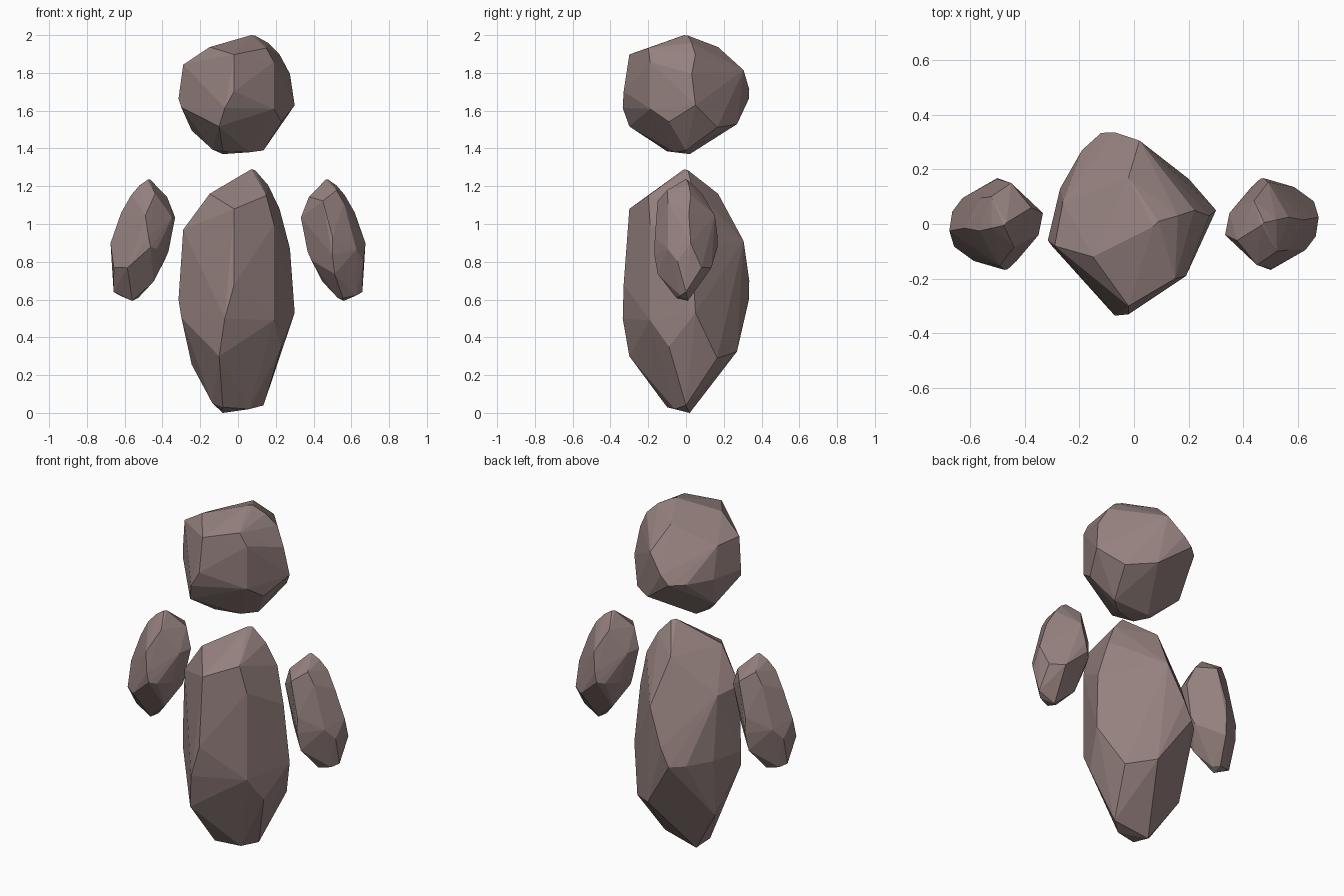
import bpy, bmesh
from math import radians
from mathutils import Matrix

# Corner points of one chipped boulder (z runs 0 to 1.29)
CORNERS = [
    # crown
    (0.07, -0.01, 1.29), (0.09, 0.01, 1.285), (0.16, 0.03, 1.205), (-0.15, -0.12, 1.16),
    (-0.02, 0.17, 1.16), (-0.02, -0.30, 1.08), (0.15, -0.20, 1.15),
    (0.22, 0.05, 1.08), (-0.29, -0.08, 0.97), (-0.26, 0.08, 0.96),
    # sides
    (0.19, -0.19, 1.00), (0.19, -0.19, 0.49), (0.275, 0.03, 0.87), (0.30, 0.05, 0.53),
    (0.02, 0.305, 0.91), (-0.07, 0.335, 0.70), (-0.12, 0.333, 0.60), (-0.19, 0.27, 0.60),
    (-0.27, 0.13, 0.60), (-0.315, -0.06, 0.60), (-0.30, -0.08, 0.505),
    (-0.02, -0.33, 0.68), (-0.07, -0.335, 0.50), (-0.10, -0.30, 0.30),
    # base
    (0.23, -0.09, 0.35), (0.20, 0.165, 0.29), (0.06, 0.27, 0.325), (-0.245, 0.08, 0.255),
    (0.06, -0.06, 0.02), (0.135, 0.0, 0.04), (-0.08, 0.02, 0.0),
    (-0.135, -0.03, 0.05), (-0.08, -0.10, 0.03),
]
HEIGHT = 1.29

stone = bpy.data.materials.new("stone")
stone.diffuse_color = (0.30, 0.22, 0.21, 1)


def boulder(name, center, scale, tilt=0, turn=0):
    """Faceted hull of the corners, centred, scaled, tilted about y, turned about z."""
    bm = bmesh.new()
    for x, y, z in CORNERS:
        bm.verts.new((x, y, z - HEIGHT / 2))
    bmesh.ops.convex_hull(bm, input=bm.verts[:])
    bmesh.ops.delete(bm, geom=[v for v in bm.verts if not v.link_faces], context='VERTS')
    m = (Matrix.Translation(center)
         @ Matrix.Rotation(radians(turn), 4, 'Z')
         @ Matrix.Rotation(radians(tilt), 4, 'Y')
         @ Matrix.Diagonal((*scale, 1)))
    bmesh.ops.transform(bm, matrix=m, verts=bm.verts[:])
    bmesh.ops.recalc_face_normals(bm, faces=bm.faces[:])
    mesh = bpy.data.meshes.new(name)
    bm.to_mesh(mesh)
    bm.free()
    mesh.materials.append(stone)
    bpy.context.collection.objects.link(bpy.data.objects.new(name, mesh))


# Body and head: same boulder, the head squashed in height
boulder("body", (0, 0, HEIGHT / 2), (1, 1, 1))
boulder("head", (0, 0, 1.685), (1, 1, 0.63 / HEIGHT))

# Arms: half size, leaning in at the top, the left one turned half round
boulder("right_arm", (0.515, 0, 0.915), (0.5, 0.5, 0.5), tilt=-15)
boulder("left_arm", (-0.515, 0, 0.915), (0.5, 0.5, 0.5), tilt=-15, turn=180)
